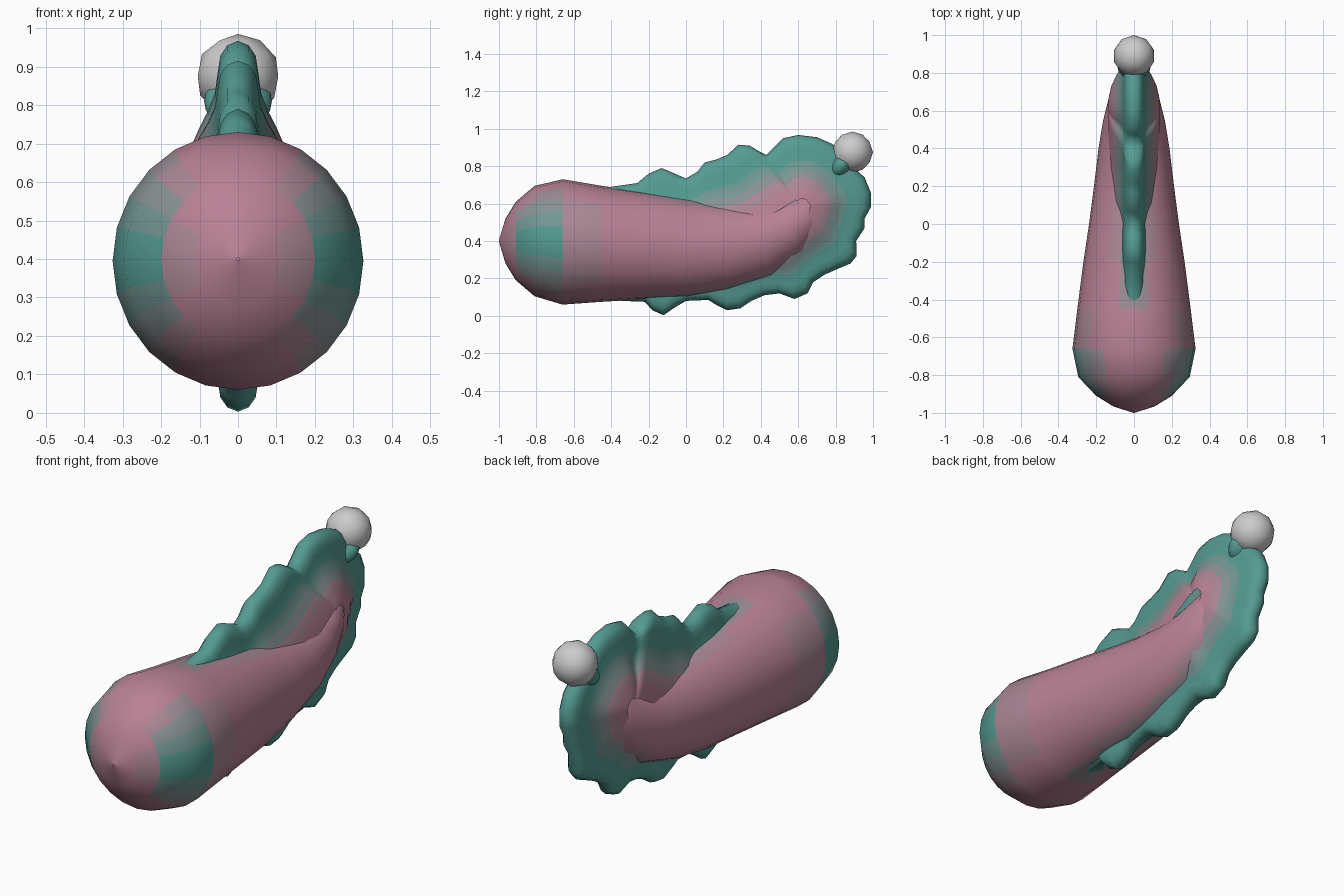
import bpy, bmesh, math
from mathutils import Vector

if "Cube" in bpy.data.objects:
    bpy.data.objects.remove(bpy.data.objects["Cube"])

PINK, TEAL = (0.48, 0.22, 0.30), (0.09, 0.33, 0.29)
STEPS = 6
mats = []
for i in range(STEPS):
    f = i / (STEPS - 1)
    m = bpy.data.materials.new("skin_blend_%d" % i)
    m.diffuse_color = [p + (q - p) * f for p, q in zip(PINK, TEAL)] + [1]
    m.use_nodes = True
    m.node_tree.nodes["Principled BSDF"].inputs["Base Color"].default_value = m.diffuse_color
    mats.append(m)


def make(name, verts, faces, blend):
    """Mesh object whose faces are tinted by blend(centre): 0 pink, 1 teal."""
    bm = bmesh.new()
    vs = [bm.verts.new(v) for v in verts]
    for f in faces:
        bm.faces.new([vs[i] for i in f])
    bmesh.ops.remove_doubles(bm, verts=bm.verts[:], dist=0.0005)
    bmesh.ops.recalc_face_normals(bm, faces=bm.faces[:])
    for f in bm.faces:
        f.smooth = True
        k = min(1, max(0, blend(f.calc_center_median())))
        f.material_index = round(k * (STEPS - 1))
    me = bpy.data.meshes.new(name)
    bm.to_mesh(me)
    bm.free()
    for m in mats:
        me.materials.append(m)
    ob = bpy.data.objects.new(name, me)
    bpy.context.collection.objects.link(ob)
    return ob


def grid_faces(rows, cols, wrap):
    n = cols if wrap else cols - 1
    return [(r * cols + c, r * cols + (c + 1) % cols,
             (r + 1) * cols + (c + 1) % cols, (r + 1) * cols + c)
            for r in range(rows - 1) for c in range(n)]


# Spine through the tail, used by the fin
SPINE = [Vector(p) for p in [(-.5, .4), (-.1, .38), (.3, .4), (.5, .47), (.62, .58)]]


def nearest_on_spine(p):
    best = None
    for a, b in zip(SPINE, SPINE[1:]):
        t = min(1, max(0, (p - a).dot(b - a) / (b - a).length_squared))
        q = a + (b - a) * t
        if best is None or (p - q).length < (p - best).length:
            best = q
    return best


# Body: centre y, z, half width, half height, tilt in degrees
SECTIONS = [
    (-1.0, .40, .004, .004, 0), (-.965, .40, .11, .12, 0), (-.91, .40, .20, .21, 0),
    (-.81, .40, .295, .295, 0), (-.66, .395, .326, .335, 0), (-.45, .385, .30, .31, 0),
    (-.2, .375, .268, .285, 0), (0, .365, .238, .265, 2), (.2, .37, .212, .235, 6),
    (.4, .40, .188, .20, 17), (.54, .465, .165, .165, 35), (.635, .54, .14, .125, 50),
    (.69, .62, .10, .08, 65), (.71, .66, .05, .04, 70), (.716, .675, .004, .004, 70)]
N = 24
verts = []
for y, z, a, b, tilt in SECTIONS:
    t = math.radians(tilt)
    for i in range(N):
        u = 2 * math.pi * i / N
        h = b * math.cos(u)
        verts.append((a * math.sin(u), y - h * math.sin(t), z + h * math.cos(t)))


def body_blend(c):
    return min(1, (c.y + .5) / .4) * (1.0 - abs(c.x) / .12) if c.y < .6 else 0


make("body", verts, grid_faces(len(SECTIONS), N, True), body_blend)

# Fin: scalloped outline (y, z), from the back, around the tail tip, to the belly
OUTLINE = [
    (-.5, .67), (-.4, .69), (-.26, .71), (-.2, .76), (-.13, .79), (-.06, .76), (0, .735),
    (.06, .77), (.1, .82), (.16, .835), (.22, .86), (.28, .915), (.34, .91), (.39, .88),
    (.43, .86), (.47, .90), (.52, .95), (.6, .967), (.7, .955), (.78, .92), (.85, .87),
    (.9, .79), (.955, .74), (.988, .66), (.988, .58), (.955, .52), (.955, .47), (.91, .40),
    (.912, .32), (.88, .28), (.82, .255), (.74, .22), (.68, .18), (.65, .12), (.58, .09),
    (.5, .12), (.42, .11), (.35, .08), (.29, .04), (.22, .03), (.16, .06), (.12, .085),
    (0, .08), (-.06, .045), (-.12, .003), (-.18, .03), (-.22, .075), (-.35, .08)]
# Position from spine to edge, half thickness
PROFILE = [(.12, .135), (.3, .12), (.42, .10), (.53, .078), (.65, .06),
           (.8, .052), (.9, .046), (.97, .028)]
half = PROFILE + [(1, 0)]
ring = half + [(t, -w) for t, w in reversed(PROFILE)]
verts = []
for p in map(Vector, OUTLINE):
    q = nearest_on_spine(p)
    for t, w in ring:
        v = q.lerp(p, t)
        verts.append((w, v.x, v.y))
make("fin", verts, grid_faces(len(OUTLINE), len(ring), False),
     lambda c: (.122 - abs(c.x)) / .065)


# Tail ball and the flared socket that holds it
def ball(name, centre, scale, mat=None):
    bpy.ops.mesh.primitive_ico_sphere_add(subdivisions=3 if mat else 2, radius=1, location=centre)
    ob = bpy.context.object
    ob.name = name
    ob.scale = scale
    bpy.ops.object.shade_smooth()
    if mat:
        ob.data.materials.append(mat)
    return ob


ball("tail_ball", (0, .89, .875), (.11, .11, .11))
socket = ball("ball_socket", (0, .835, .81), (.088, .055, .085), mats[-1])
socket.rotation_euler.x = math.radians(-40)
